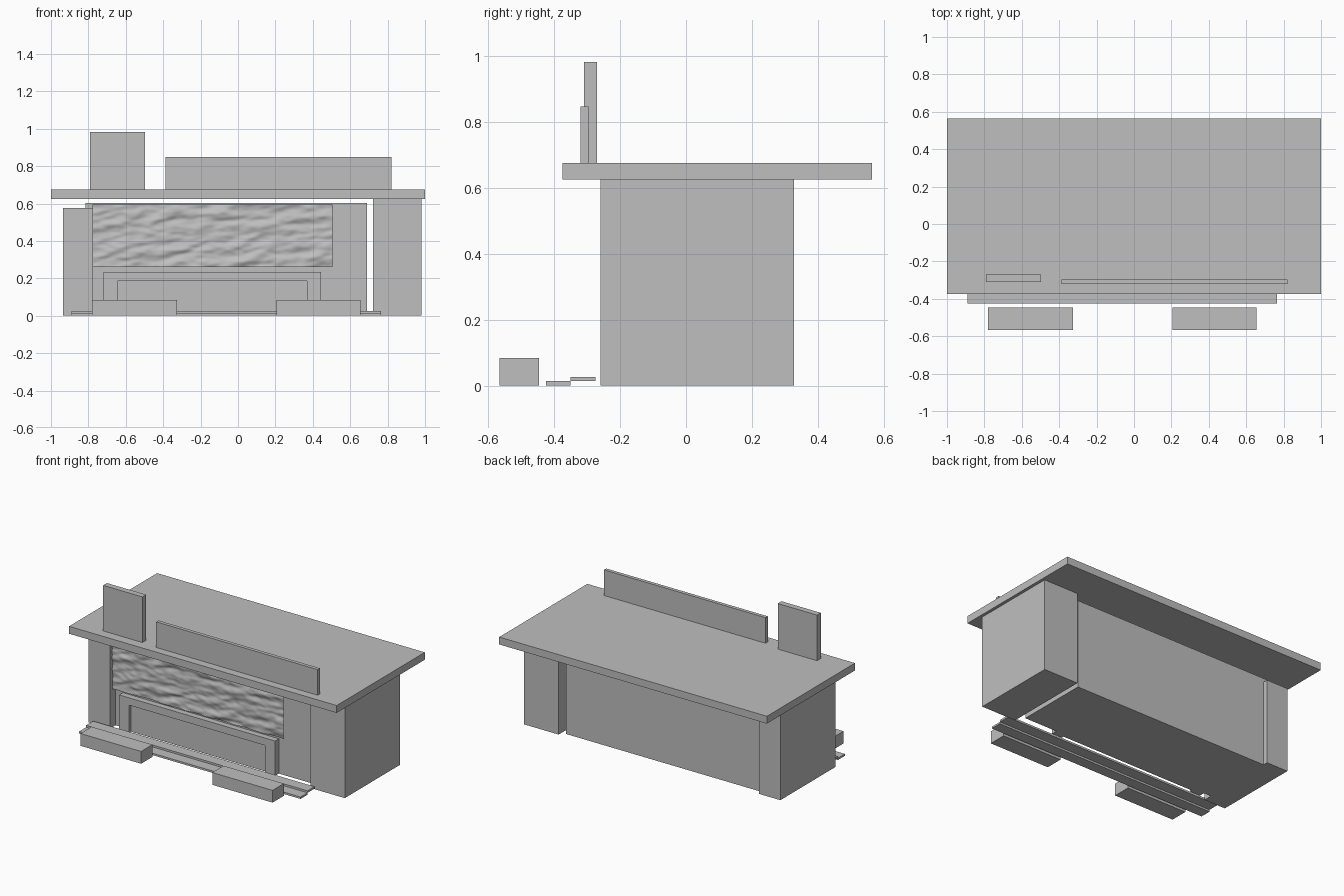
import bpy, bmesh
from mathutils import Vector, noise

if "Cube" in bpy.data.objects:
    bpy.data.objects.remove(bpy.data.objects["Cube"])

grey = bpy.data.materials.new("plain grey")
grey.diffuse_color = (0.52, 0.52, 0.52, 1)
grey.use_nodes = True
grey.node_tree.nodes["Principled BSDF"].inputs["Base Color"].default_value = grey.diffuse_color


def finish(name, bm):
    mesh = bpy.data.meshes.new(name)
    bm.to_mesh(mesh)
    bm.free()
    mesh.materials.append(grey)
    obj = bpy.data.objects.new(name, mesh)
    bpy.context.collection.objects.link(obj)
    return obj


def box(name, x, y, z):
    """Box from (low, high) ranges on each axis."""
    bm = bmesh.new()
    bmesh.ops.create_cube(bm, size=1)
    for v in bm.verts:
        v.co = [r[0] if c < 0 else r[1] for c, r in zip(v.co, (x, y, z))]
    return finish(name, bm)


# Main building: slab roof, core and the two end pillars
box("roof", (-1, 1), (-0.375, 0.565), (0.625, 0.675))
box("building_core", (-0.815, 0.69), (-0.20, 0.295), (0, 0.603))
box("left_pillar", (-0.935, -0.775), (-0.26, 0.328), (0, 0.577))
box("right_pillar", (0.722, 0.98), (-0.26, 0.328), (0, 0.625))

# Upright boards on the roof
box("square_board", (-0.79, -0.497), (-0.31, -0.27), (0.675, 0.983))
box("long_board", (-0.387, 0.82), (-0.32, -0.296), (0.675, 0.848))

# Entrance: frame of two posts and a lintel around a shallow recessed panel
front = (-0.24, -0.20)
box("entrance_left_post", (-0.72, -0.645), front, (0, 0.235))
box("entrance_right_post", (0.37, 0.445), front, (0, 0.235))
box("entrance_lintel", (-0.645, 0.37), front, (0.185, 0.235))
box("entrance_panel", (-0.645, 0.37), (-0.222, -0.20), (0, 0.185))

# Two thin steps
box("lower_step", (-0.89, 0.765), (-0.425, -0.35), (0, 0.013))
box("upper_step", (-0.89, 0.765), (-0.35, -0.275), (0.013, 0.026))

# Low planter blocks in front
for side, x in (("left", (-0.78, -0.327)), ("right", (0.205, 0.655))):
    box(side + "_planter", x, (-0.567, -0.447), (0, 0.083))

# Rippled sheet above the entrance
bm = bmesh.new()
bmesh.ops.create_grid(bm, x_segments=110, y_segments=40, size=1)
for v in bm.verts:
    x, z = -0.136 + 0.642 * v.co.x, 0.427 + 0.167 * v.co.y
    ripple = noise.noise(Vector((x * 9 - z * 4, 3.7, z * 26 - x * 3)))
    ripple += 0.4 * noise.noise(Vector((x * 20, 8.1, z * 50)))
    v.co = (x, -0.233 + 0.012 * ripple, z)
for f in bm.faces:
    f.smooth = True
finish("rippled_sheet", bm)
